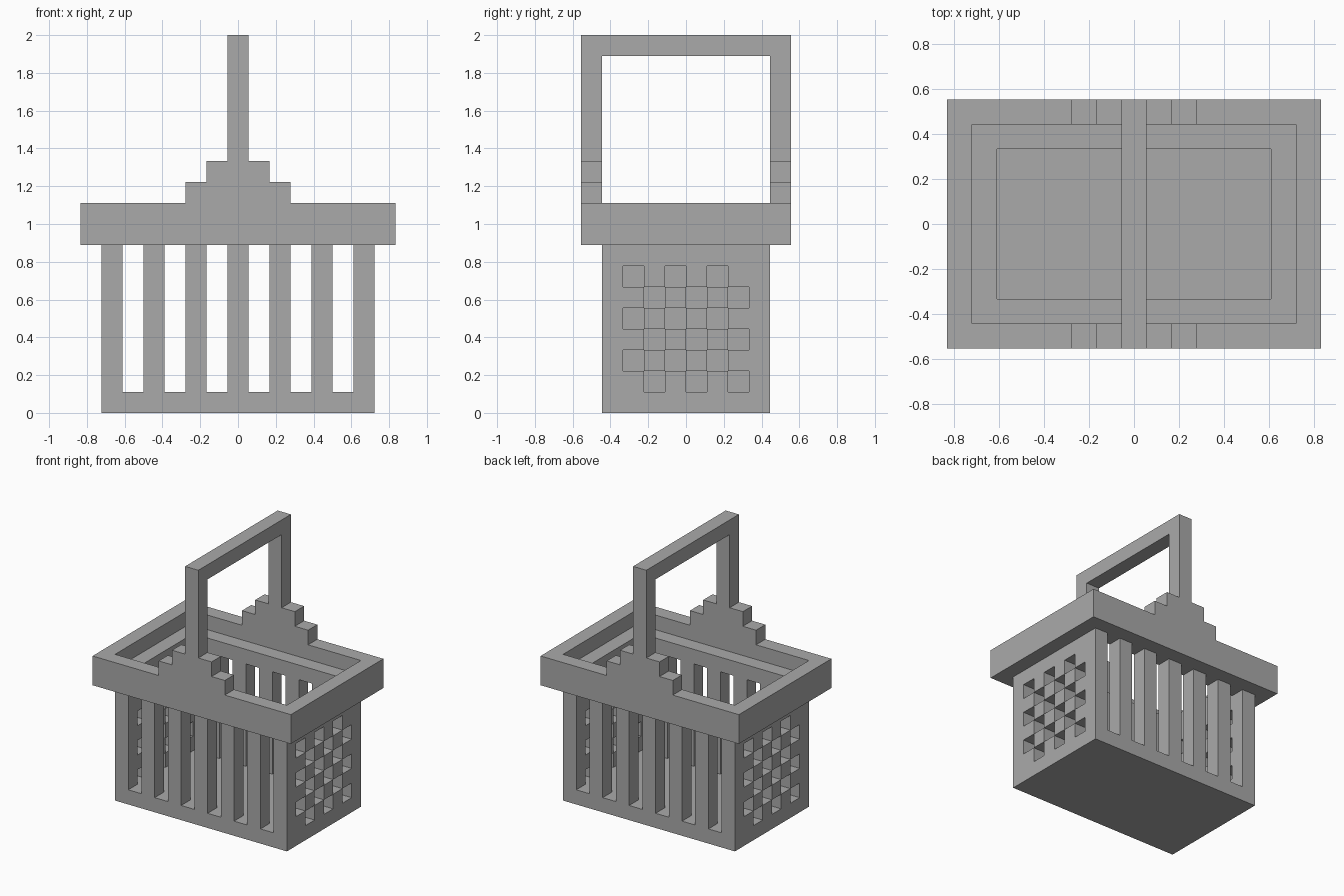
import bpy
import bmesh
from mathutils import Matrix

if "Cube" in bpy.data.objects:
    bpy.data.objects.remove(bpy.data.objects["Cube"], do_unlink=True)

U = 1 / 9  # one module: wall, bar and handle thickness

grey = bpy.data.materials.new("plain grey")
grey.use_nodes = True
colour = (0.4, 0.4, 0.4, 1)
grey.diffuse_color = colour
grey.node_tree.nodes["Principled BSDF"].inputs["Base Color"].default_value = colour


def finish(name, bm):
    """Scale from modules to units and make the object."""
    bmesh.ops.remove_doubles(bm, verts=bm.verts, dist=0.001)
    bmesh.ops.scale(bm, vec=(U, U, U), verts=bm.verts)
    mesh = bpy.data.meshes.new(name)
    bm.to_mesh(mesh)
    bm.free()
    mesh.materials.append(grey)
    obj = bpy.data.objects.new(name, mesh)
    bpy.context.collection.objects.link(obj)
    return obj


def box(name, x, y, z):
    bm = bmesh.new()
    lo, hi = zip(x, y, z)
    size = [b - a for a, b in zip(lo, hi)]
    mid = [(a + b) / 2 for a, b in zip(lo, hi)]
    bmesh.ops.create_cube(bm, size=1, matrix=Matrix.Translation(mid) @ Matrix.Diagonal((*size, 1)))
    return finish(name, bm)


def lattice(name, origin, counts, solid):
    """Skin of all unit cells for which solid(i, j, k) holds, without inner faces."""
    bm = bmesh.new()

    def filled(c):
        return all(0 <= v < n for v, n in zip(c, counts)) and solid(*c)

    cells = [(i, j, k) for i in range(counts[0]) for j in range(counts[1])
             for k in range(counts[2]) if solid(i, j, k)]
    for c in cells:
        for axis in range(3):
            for side in (0, 1):
                nxt = list(c)
                nxt[axis] += 2 * side - 1
                if filled(nxt):
                    continue
                loop = []
                for a, b in ((0, 0), (1, 0), (1, 1), (0, 1)):
                    p = [o + v for o, v in zip(origin, c)]
                    p[axis] += side
                    p[(axis + 1) % 3] += a
                    p[(axis + 2) % 3] += b
                    loop.append(bm.verts.new(p))
                bm.faces.new(loop if side else loop[::-1])
    return finish(name, bm)


# Basket body: closed floor, barred front and back, chequered openwork ends
def body_rule(i, j, k):
    if k == 0:
        return True
    if j in (0, 7):
        return i % 2 == 0
    if i == 12:
        return k == 7 or (j - 1 + k) % 2 == 1
    if i == 0:
        return k == 7 or (j - 1 + k) % 2 == 0
    return False


lattice("basket_body", (-6.5, -4, 0), (13, 8, 8), body_rule)

# Rim: stepped profile swept round a rectangle, with an inner ledge
bm = bmesh.new()
profile = [(0, 8), (0, 10), (1, 10), (1, 9), (2, 9), (2, 8)]  # inset, height
rings = []
for inset, z in profile:
    x, y = 7.5 - inset, 5 - inset
    rings.append([bm.verts.new((sx * x, sy * y, z))
                  for sx, sy in ((-1, -1), (1, -1), (1, 1), (-1, 1))])
for n, ring in enumerate(rings):
    upper = rings[(n + 1) % len(rings)]
    for s in range(4):
        t = (s + 1) % 4
        bm.faces.new((ring[s], ring[t], upper[t], upper[s]))
bmesh.ops.recalc_face_normals(bm, faces=bm.faces)
finish("rim", bm)

# Handle posts with stepped shoulders, front and back
half = [(2.5, 10), (2.5, 11), (1.5, 11), (1.5, 12), (0.5, 12), (0.5, 18)]
outline = half + [(-x, z) for x, z in reversed(half)]
for name, y in (("front_handle_post", -5), ("back_handle_post", 4)):
    bm = bmesh.new()
    near = [bm.verts.new((x, y, z)) for x, z in outline]
    far = [bm.verts.new((x, y + 1, z)) for x, z in outline]
    bm.faces.new(near)
    bm.faces.new(far[::-1])
    for a in range(len(outline)):
        b = (a + 1) % len(outline)
        bm.faces.new((near[b], near[a], far[a], far[b]))
    bmesh.ops.recalc_face_normals(bm, faces=bm.faces)
    finish(name, bm)

# Handle grip joining the posts
box("handle_grip", (-0.5, 0.5), (-4, 4), (17, 18))
